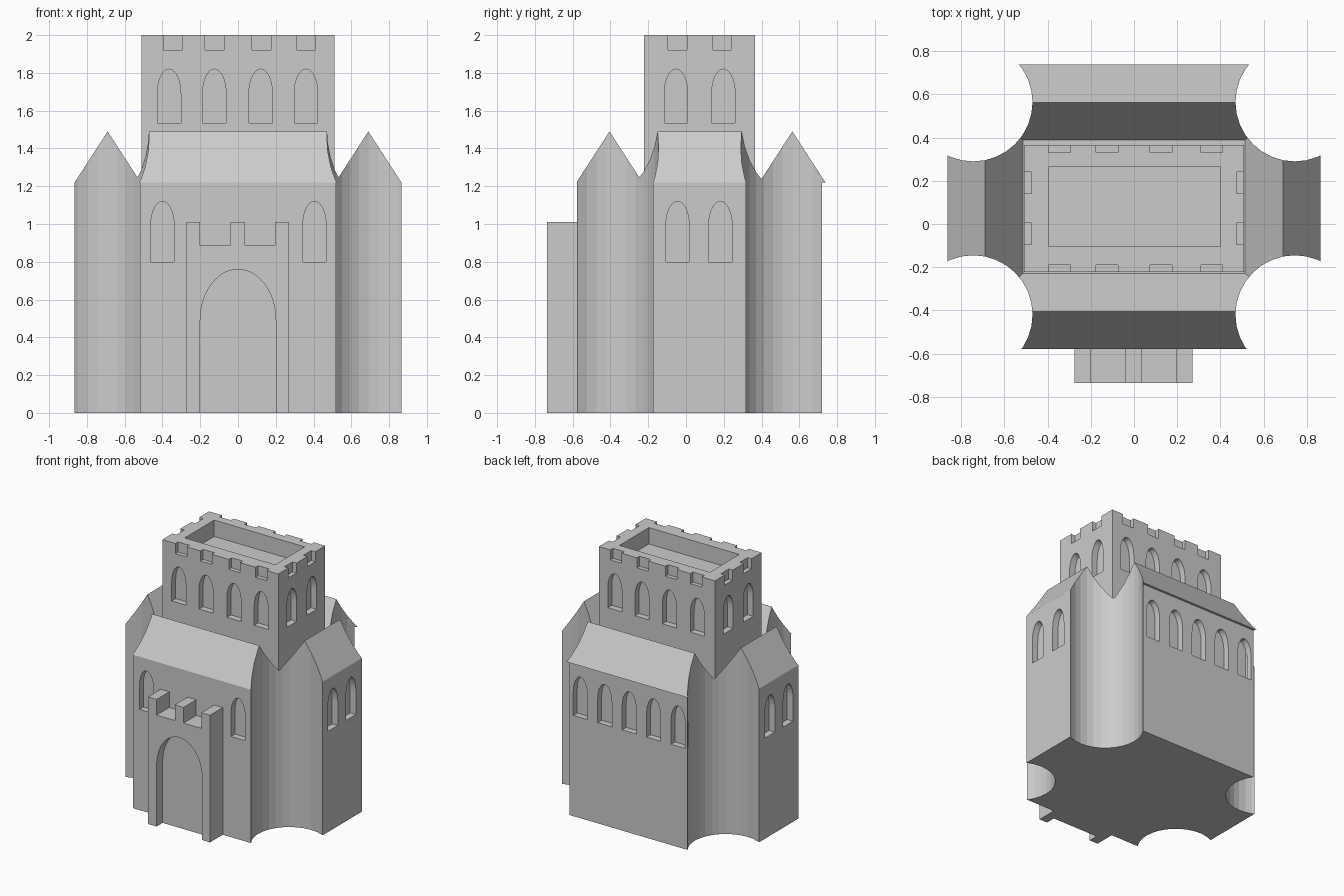
import bpy, bmesh, math

# Remove the default cube only
cube = bpy.data.objects.get("Cube")
if cube:
    bpy.data.objects.remove(cube, do_unlink=True)

# One stone colour for the whole building
stone = bpy.data.materials.new("grey_stone")
stone.use_nodes = True
colour = (0.6, 0.6, 0.6, 1)
stone.diffuse_color = colour
stone.node_tree.nodes["Principled BSDF"].inputs["Base Color"].default_value = colour


def prism(bm, points, axis, lo, hi):
    """Extrude a 2D outline along x, y or z; the other two axes hold the outline."""
    def place(p, d):
        return {"x": (d, *p), "y": (p[0], d, p[1]), "z": (*p, d)}[axis]
    low = [bm.verts.new(place(p, lo)) for p in points]
    high = [bm.verts.new(place(p, hi)) for p in points]
    bm.faces.new(low)
    bm.faces.new(high[::-1])
    for i in range(len(low)):
        j = (i + 1) % len(low)
        bm.faces.new((low[i], high[i], high[j], low[j]))


def rect(x0, x1, y0, y1):
    return [(x0, y0), (x1, y0), (x1, y1), (x0, y1)]


def arch(c, half, bottom, spring, top, steps=14):
    """Outline of an opening with a tall rounded head."""
    head = [(c + half * math.cos(math.pi * i / steps),
             spring + (top - spring) * math.sin(math.pi * i / steps))
            for i in range(steps + 1)]
    return [(c - half, bottom), (c + half, bottom)] + head


def make(name, shapes):
    """Build an object from a list of (outline, axis, low, high)."""
    bm = bmesh.new()
    for shape in shapes:
        prism(bm, *shape)
    bmesh.ops.recalc_face_normals(bm, faces=bm.faces)
    mesh = bpy.data.meshes.new(name)
    bm.to_mesh(mesh)
    bm.free()
    mesh.materials.append(stone)
    obj = bpy.data.objects.new(name, mesh)
    bpy.context.collection.objects.link(obj)
    return obj


def carve(obj, shapes):
    """Cut the shapes out of an object."""
    cutter = make(obj.name + "_cutter", shapes)
    cutter.hide_render = True
    mod = obj.modifiers.new("carve", "BOOLEAN")
    mod.operation, mod.solver, mod.object = "DIFFERENCE", "EXACT", cutter
    bpy.context.view_layer.objects.active = obj
    bpy.ops.object.modifier_apply(modifier=mod.name)
    bpy.data.objects.remove(cutter, do_unlink=True)


# Main dimensions
SIDE, FRONT, BACK, EAVE, RIDGE = 0.865, -0.577, 0.72, 1.22, 1.49
T_SIDE, T_FRONT, T_BACK, TOP = 0.51, -0.222, 0.365, 2.0
DEPTH = 0.05


def scoops():
    """Round bites taken out of the four corners."""
    ring = [(0.275 * math.cos(math.tau * i / 32), 0.275 * math.sin(math.tau * i / 32))
            for i in range(32)]
    return [([(sx * 0.745 + x, cy + y) for x, y in ring], "z", -0.1, 1.8)
            for sx in (-1, 1) for cy in (-0.42, 0.565)]


def openings(outline, centres, axis, wall):
    """Recesses of equal shape along one wall, sunk towards the middle."""
    inner = wall - math.copysign(DEPTH, wall)
    outer = wall + math.copysign(DEPTH, wall)
    return [(outline(c), axis, min(inner, outer), max(inner, outer)) for c in centres]


def low_window(c):
    return arch(c, 0.062, 0.80, 0.99, 1.12)


def high_window(c):
    return arch(c, 0.062, 1.535, 1.69, 1.82)


# Body with scooped corners and arched recesses
body = make("body", [(rect(-SIDE, SIDE, FRONT, BACK), "z", 0, EAVE)])
carve(body, scoops())
carve(body, openings(low_window, (-0.4, 0.405), "y", FRONT)
      + openings(low_window, (0.425, 0.21, -0.005, -0.22, -0.435), "y", BACK)
      + openings(low_window, (-0.045, 0.182), "x", SIDE)
      + openings(low_window, (-0.045, 0.182), "x", -SIDE))


# Four gabled roofs around the tower
def gable(centre):
    return [(centre - 0.175, EAVE), (centre + 0.175, EAVE), (centre, RIDGE)]


roofs = {
    "front_roof": (gable(-0.405), "x", -0.74, 0.74),
    "back_roof": (gable(0.563), "x", -0.74, 0.74),
    "left_roof": (gable(0.69), "y", -0.42, 0.565),
    "right_roof": (gable(-0.69), "y", -0.42, 0.565),
}
for name, shape in roofs.items():
    carve(make(name, [shape]), scoops())

# Tower with a sunken top, notched parapet and arched recesses
tower = make("tower", [(rect(-T_SIDE, T_SIDE, T_FRONT, T_BACK), "z", EAVE - 0.05, TOP)])
carve(tower, openings(high_window, (-0.365, -0.125, 0.12, 0.36), "y", T_FRONT)
      + openings(high_window, (0.37, 0.13, -0.11, -0.355), "y", T_BACK)
      + openings(high_window, (-0.053, 0.198), "x", T_SIDE)
      + openings(high_window, (-0.053, 0.198), "x", -T_SIDE))
notches = [(rect(-0.395, 0.4, -0.105, 0.265), "z", TOP - 0.13, TOP + 0.1)]
for x in (-0.345, -0.125, 0.125, 0.36):
    for wall in (T_FRONT, T_BACK):
        notches.append((rect(x - 0.05, x + 0.05, wall - 0.033, wall + 0.033), "z", 1.92, TOP + 0.1))
for y in (-0.045, 0.192):
    for wall in (-T_SIDE, T_SIDE):
        notches.append((rect(wall - 0.035, wall + 0.035, y - 0.05, y + 0.05), "z", 1.92, TOP + 0.1))
carve(tower, notches)

# Gatehouse: stepped outline with three merlons and an arched doorway
outline = [(-0.275, 0), (0.27, 0), (0.27, 1.01), (0.195, 1.01), (0.195, 0.885),
           (0.037, 0.885), (0.037, 1.01), (-0.04, 1.01), (-0.04, 0.885),
           (-0.2, 0.885), (-0.2, 1.01), (-0.275, 1.01)]
gatehouse = make("gatehouse", [(outline, "y", -0.736, FRONT + 0.02)])
carve(gatehouse, [(arch(0, 0.2, -0.1, 0.49, 0.76, 24), "y", -0.9, -0.66)])
